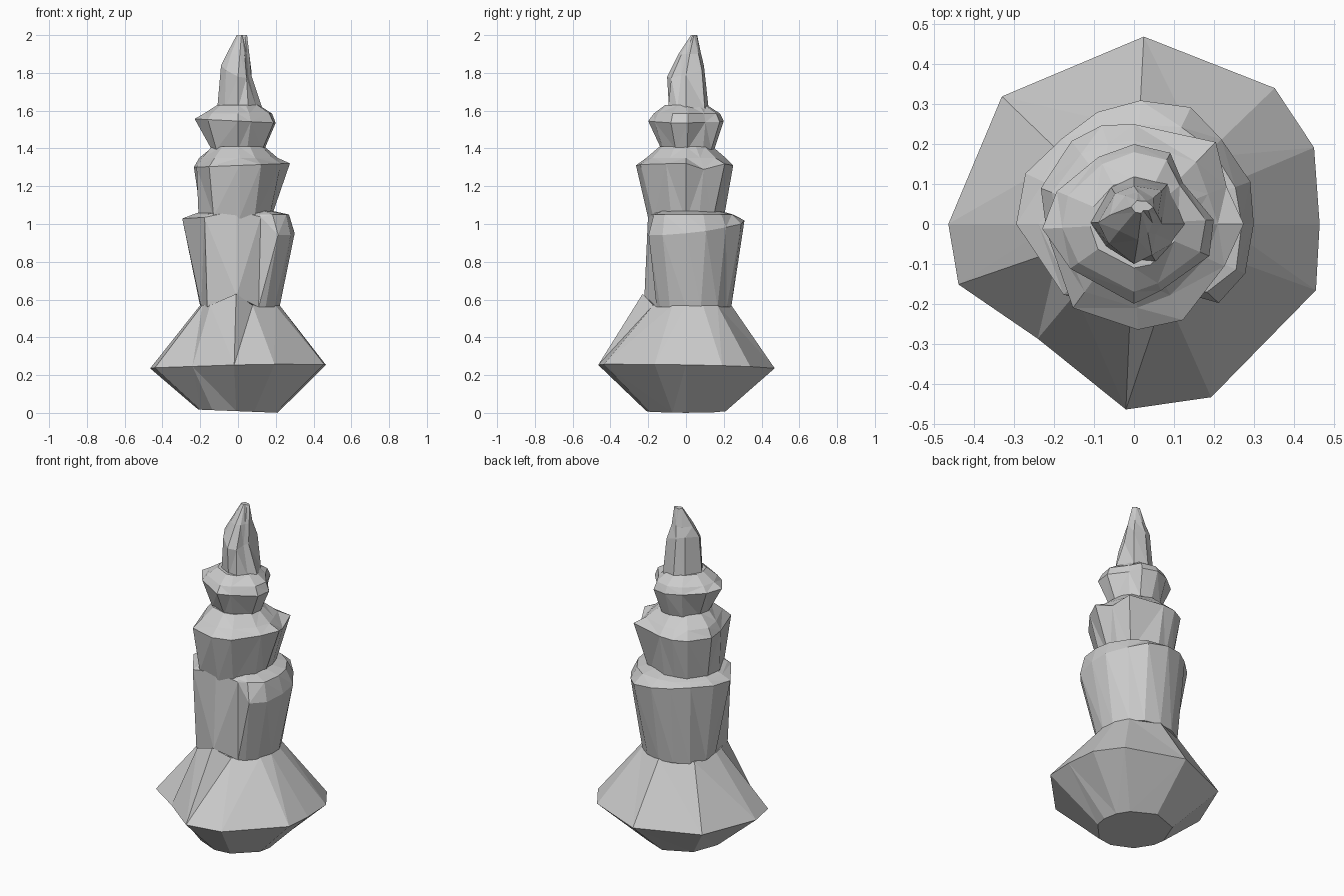
import bpy
import bmesh
from math import cos, sin, radians

cube = bpy.data.objects.get("Cube")
if cube:
    bpy.data.objects.remove(cube, do_unlink=True)

# Single stone colour
stone = bpy.data.materials.new("grey stone")
stone.use_nodes = True
colour = (0.6, 0.6, 0.6, 1)
stone.diffuse_color = colour
stone.node_tree.nodes["Principled BSDF"].inputs["Base Color"].default_value = colour


def ring(height, radii, lean=(0, 0), centre=(0, 0), bumps=None):
    """A cross-section: radii in hundredths, lean tilts it, bumps lift corners."""
    return dict(height=height, radii=radii, lean=lean, centre=centre, bumps=bumps or {})


def loft(name, angles, rings):
    """Join irregular cross-sections into one faceted, capped solid."""
    bm = bmesh.new()
    loops = []
    for section in rings:
        loop = []
        radii = section["radii"]
        if isinstance(radii, int):
            radii = [radii] * len(angles)
        for index, (angle, radius) in enumerate(zip(angles, radii)):
            x = cos(radians(angle)) * radius / 100 + section["centre"][0]
            y = sin(radians(angle)) * radius / 100 + section["centre"][1]
            z = section["height"] + section["lean"][0] * x + section["lean"][1] * y
            loop.append(bm.verts.new((x, y, z + section["bumps"].get(index, 0))))
        loops.append(loop)
    count = len(angles)
    for low, high in zip(loops, loops[1:]):
        for i in range(count):
            j = (i + 1) % count
            bm.faces.new((low[i], low[j], high[j], high[i]))
    bm.faces.new(loops[0][::-1])
    bm.faces.new(loops[-1])
    bmesh.ops.triangulate(bm, faces=bm.faces[:])
    bmesh.ops.recalc_face_normals(bm, faces=bm.faces[:])
    mesh = bpy.data.meshes.new(name)
    bm.to_mesh(mesh)
    bm.free()
    mesh.materials.append(stone)
    obj = bpy.data.objects.new(name, mesh)
    bpy.context.collection.objects.link(obj)
    return obj


# Flared foot with a chamfered underside
loft("flared_base", (0, 23, 44, 87, 136, 180, 199, 230, 267.5, 294, 340), [
    ring(0.009, 21, lean=(-0.04, 0)),
    ring(0.245, (46.5, 49, 49, 47, 46, 46.5, 46.5, 37.5, 46.5, 47.5, 48.5), lean=(0.02, -0.02)),
    ring(0.57, (22, 23, 24, 24, 24, 20, 20, 23, 23, 19, 21), bumps={8: 0.06}),
])

# Tall lower tier with a drooping rim
loft("lower_tier", (0, 20, 44, 64, 87, 108, 130, 155, 180, 225, 268, 305, 317, 336), [
    ring(0.56, (22, 23, 24, 24, 24, 24, 24, 22, 19.5, 23, 22, 19, 20, 21), bumps={10: 0.06}),
    ring(0.99, (30, 31, 30.5, 32.5, 31, 29.5, 28, 30, 29.5, 25, 20, 21, 29, 30.5),
         lean=(-0.13, 0.1), bumps={10: 0.1, 9: 0.04, 11: 0.08}),
    ring(1.05, (27, 27, 27, 27, 25, 25, 24, 25, 24, 23, 19, 20, 25, 28), bumps={10: 0.05}),
    ring(1.07, 18),
])

# Middle tier, widening upwards
loft("middle_tier", (0, 22, 45, 90, 108, 127, 159, 185, 234, 272, 297, 335), [
    ring(1.03, (17, 18, 20, 20, 20, 21, 21, 21, 22, 20, 19, 18), lean=(-0.08, 0)),
    ring(1.31, (27.5, 25, 29, 25, 26, 26, 25, 22, 26, 26.5, 27, 25),
         lean=(0.04, 0), bumps={1: -0.03}),
    ring(1.35, (21, 20, 22, 21, 21, 22, 22, 19, 21, 21, 20, 20)),
    ring(1.41, 14),
])

# Upper tier, a small bulging collar
loft("upper_tier", (3, 40, 63, 90, 118, 157, 183, 215, 270, 292, 337), [
    ring(1.395, (14, 14, 15, 15, 15, 14, 14, 14, 13, 13, 14)),
    ring(1.545, (20, 16, 20, 20, 19, 21, 23, 19.5, 20, 18, 20.5), lean=(-0.05, 0)),
    ring(1.585, (18, 15, 18, 18, 17, 18, 18, 17, 17, 16, 18)),
    ring(1.63, 11),
])

# Crooked pointed peak
loft("pointed_peak", (0, 50, 90, 122, 178, 218, 270, 300, 335), [
    ring(1.61, (13, 13, 12, 11, 11, 9, 9, 11, 11)),
    ring(1.81, (7, 11, 9.5, 9, 9, 8, 10, 9, 6), lean=(-0.3, 0.3)),
    ring(1.9, (5, 6, 6, 6, 7, 6, 6, 5, 4), centre=(0.01, 0.02)),
    ring(2, (3, 2, 1.5, 2, 2.5, 2, 1.5, 1, 2), centre=(0.018, 0.042)),
])
